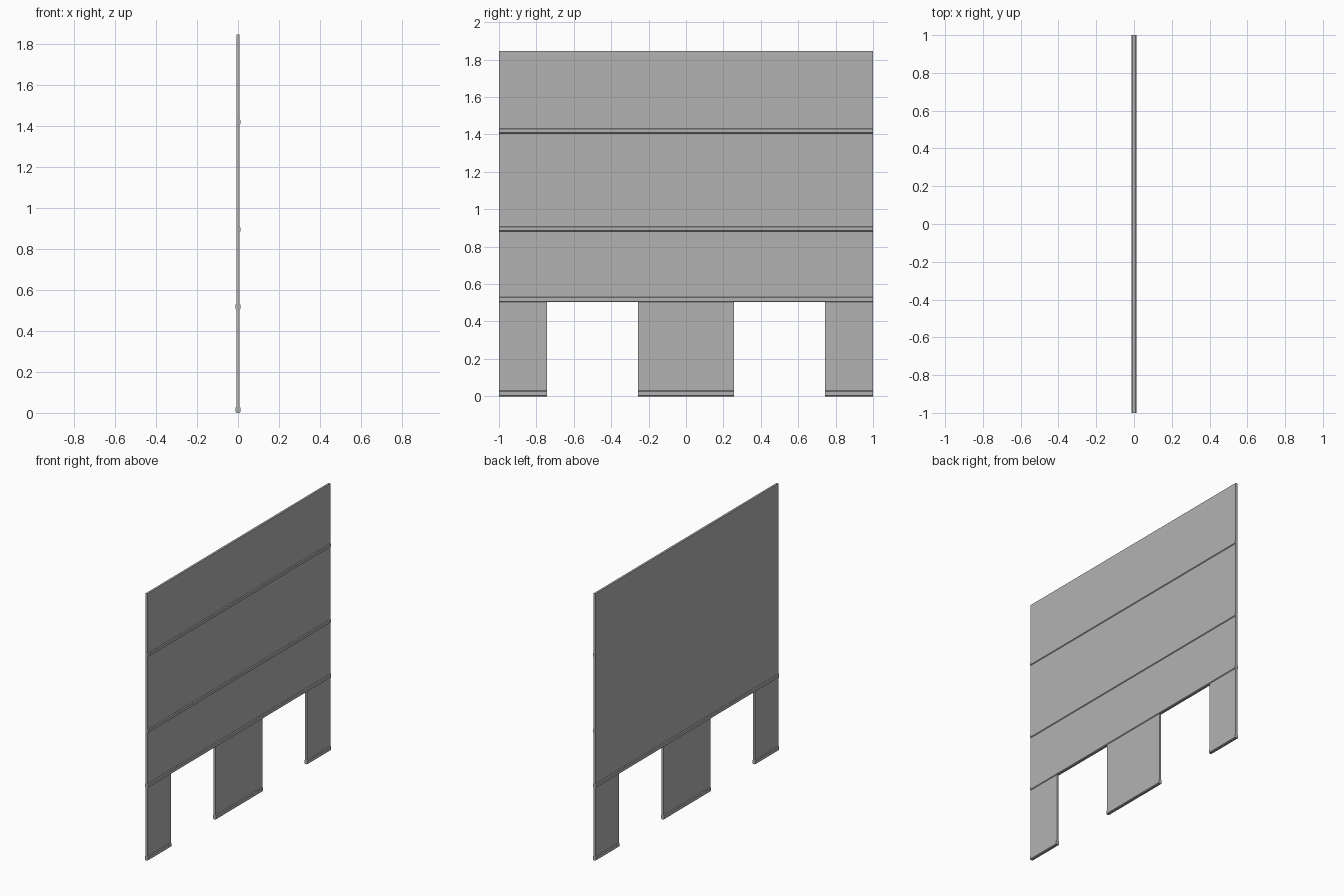
import bpy, bmesh

if "Cube" in bpy.data.objects:
    bpy.data.objects.remove(bpy.data.objects["Cube"])

grey = bpy.data.materials.new("plain_grey")
grey.diffuse_color = (0.45, 0.45, 0.45, 1)
grey.use_nodes = True
grey.node_tree.nodes["Principled BSDF"].inputs["Base Color"].default_value = grey.diffuse_color

HALF = 0.007      # half panel thickness
RAIL = 0.012      # how far rails reach from the centre plane


def extruded(name, points, to_xyz, a, b):
    """Closed prism: a 2D profile swept from a to b."""
    bm = bmesh.new()
    n = len(points)
    va = [bm.verts.new(to_xyz(p, a)) for p in points]
    vb = [bm.verts.new(to_xyz(p, b)) for p in points]
    bm.faces.new(va)
    bm.faces.new(vb[::-1])
    for i in range(n):
        j = (i + 1) % n
        bm.faces.new((va[i], vb[i], vb[j], va[j]))
    bmesh.ops.recalc_face_normals(bm, faces=bm.faces)
    mesh = bpy.data.meshes.new(name)
    bm.to_mesh(mesh)
    bm.free()
    mesh.materials.append(grey)
    ob = bpy.data.objects.new(name, mesh)
    bpy.context.collection.objects.link(ob)
    return ob


# Wall panel with two door notches
outer, far, near, top, lintel = 1.0, 0.744, 0.256, 1.845, 0.503
half = [(near, 0), (near, lintel), (far, lintel), (far, 0), (outer, 0), (outer, top)]
profile = half + [(-y, z) for y, z in reversed(half)]
extruded("wall_panel", profile, lambda p, x: (x, p[0], p[1]), -HALF, HALF)


# Horizontal rails, slightly chamfered on their outer edges
def rail(name, z0, z1, y0, y1, both):
    c = 0.004
    left = [(-RAIL, z1 - c), (-RAIL, z0 + c), (-HALF, z0)] if both else [(0, z0)]
    start = [(-HALF, z1)] if both else [(0, z1)]
    pts = start + left + [(HALF, z0), (RAIL, z0 + c), (RAIL, z1 - c), (HALF, z1)]
    extruded(name, pts, lambda p, y: (p[0], y, p[1]), y0, y1)


rail("upper_rail", 1.406, 1.432, -outer, outer, False)
rail("middle_rail", 0.882, 0.908, -outer, outer, False)
rail("lintel_rail", lintel, 0.532, -outer, outer, True)
for name, y0, y1 in (("left_foot_rail", -outer, -far), ("centre_foot_rail", -near, near),
                     ("right_foot_rail", far, outer)):
    rail(name, 0, 0.03, y0, y1, True)
